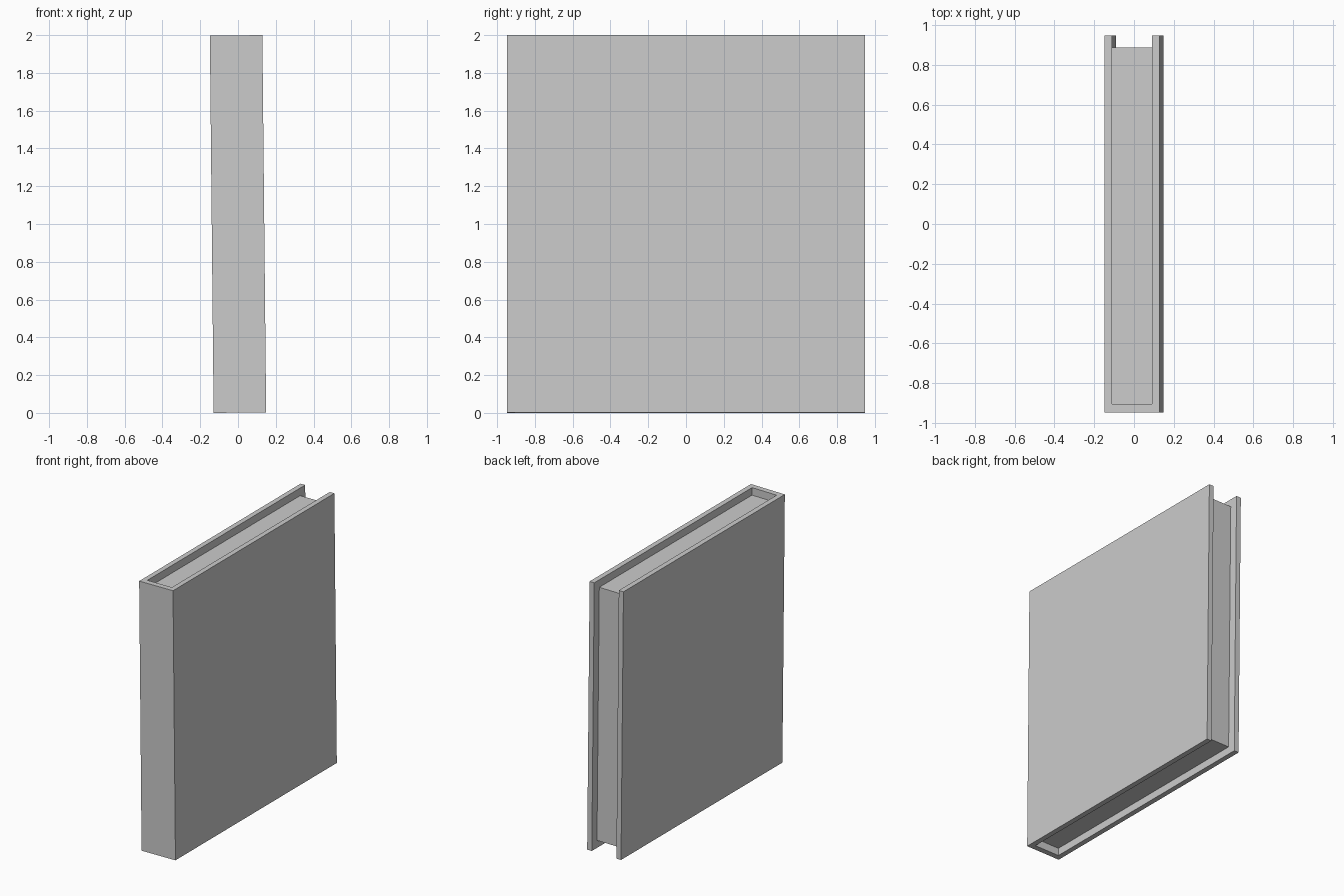
import bpy, bmesh
from mathutils import Matrix

if "Cube" in bpy.data.objects:
    bpy.data.objects.remove(bpy.data.objects["Cube"])

W, D, H = 0.139, 0.947, 0.9986   # half width, depth, height
T = 0.038                        # cover board thickness
INSET = 0.056                    # page block set-back from the cover edges
LEAN = Matrix.Translation((0, 0, 1)) @ Matrix.Rotation(-0.01, 4, 'Y')


def extrude_profile(name, points, half_height):
    """Extrude an outline in the XY plane vertically, leaning slightly."""
    bm = bmesh.new()
    face = bm.faces.new([bm.verts.new((x, y, -half_height)) for x, y in points])
    ext = bmesh.ops.extrude_face_region(bm, geom=[face])
    verts = [v for v in ext["geom"] if isinstance(v, bmesh.types.BMVert)]
    bmesh.ops.translate(bm, verts=verts, vec=(0, 0, 2 * half_height))
    bmesh.ops.recalc_face_normals(bm, faces=bm.faces)
    bm.transform(LEAN)
    mesh = bpy.data.meshes.new(name)
    bm.to_mesh(mesh)
    bm.free()
    obj = bpy.data.objects.new(name, mesh)
    bpy.context.collection.objects.link(obj)
    return obj


# Cover: two boards joined by the spine at the front, open at the back
wi, di = W - T, D - 0.042
extrude_profile("book_cover", [
    (-W, -D), (W, -D), (W, D), (wi, D),
    (wi, -di), (-wi, -di), (-wi, D), (-W, D)], H)

# Page block, recessed at top, bottom and fore edge
back = D - 0.06
extrude_profile("page_block", [
    (-wi, -di), (wi, -di), (wi, back), (-wi, back)], H - INSET)
